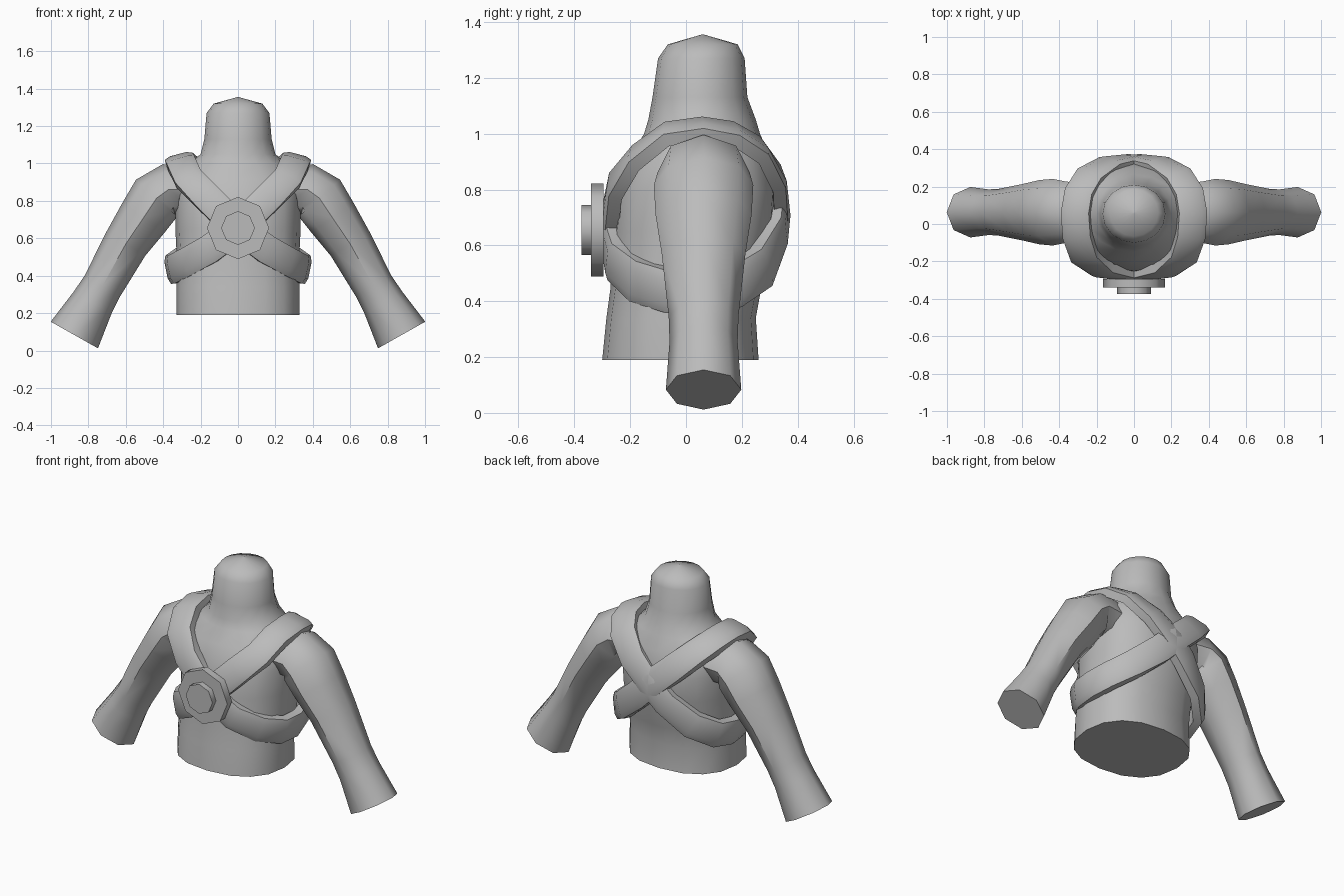
import bpy, bmesh, math
from mathutils import Vector

if "Cube" in bpy.data.objects:
    bpy.data.objects.remove(bpy.data.objects["Cube"])

grey = bpy.data.materials.new("plain_grey")
grey.use_nodes = True
grey.diffuse_color = (0.5, 0.5, 0.5, 1)
grey.node_tree.nodes["Principled BSDF"].inputs["Base Color"].default_value = grey.diffuse_color


def loft(name, rings, closed=False, angle=50):
    """Skin a list of equal-sized rings, capped unless the loft loops round."""
    bm = bmesh.new()
    loops = [[bm.verts.new(p) for p in ring] for ring in rings]
    pairs = list(zip(loops, loops[1:]))
    if closed:
        pairs.append((loops[-1], loops[0]))
    else:
        bm.faces.new(loops[0])
        bm.faces.new(loops[-1])
    for a, b in pairs:
        for i in range(len(a)):
            j = (i + 1) % len(a)
            bm.faces.new((a[i], a[j], b[j], b[i]))
    bmesh.ops.recalc_face_normals(bm, faces=bm.faces)
    mesh = bpy.data.meshes.new(name)
    bm.to_mesh(mesh)
    bm.free()
    mesh.materials.append(grey)
    obj = bpy.data.objects.new(name, mesh)
    bpy.context.collection.objects.link(obj)
    bpy.ops.object.select_all(action="DESELECT")
    obj.select_set(True)
    bpy.context.view_layer.objects.active = obj
    bpy.ops.object.shade_smooth_by_angle(angle=math.radians(angle))
    return obj


def circle(sides):
    for i in range(sides):
        a = math.tau * i / sides
        yield math.cos(a), math.sin(a)


def mirrored(rings):
    return [[Vector((-p.x, p.y, p.z)) for p in ring] for ring in rings]


def rounded(v, power):
    return math.copysign(abs(v) ** power, v)


# Torso and neck: height, half width, front y, back y
torso_levels = [
    (0.19, 0.33, -0.3, 0.26), (0.34, 0.33, -0.285, 0.25),
    (0.45, 0.325, -0.27, 0.27), (0.65, 0.335, -0.265, 0.32),
    (0.8, 0.335, -0.25, 0.33), (0.92, 0.32, -0.2, 0.3),
    (1, 0.26, -0.15, 0.265), (1.05, 0.2, -0.135, 0.25),
    (1.13, 0.18, -0.12, 0.22), (1.27, 0.168, -0.1, 0.21),
    (1.32, 0.13, -0.065, 0.185), (1.355, 0.004, 0.056, 0.064),
]
torso_rings = []
for z, half, front, back in torso_levels:
    power = 0.85 if z < 1 else 1
    torso_rings.append([
        Vector((half * rounded(c, power),
                (front + back) / 2 + (back - front) / 2 * rounded(s, power), z))
        for c, s in circle(16)])
loft("torso_and_neck", torso_rings)

# Arms: centre x, centre z, thickness in the arm's plane, thickness in y
arm_path = [
    (0.25, 0.86, 0.13, 0.15), (0.37, 0.862, 0.138, 0.165),
    (0.435, 0.815, 0.148, 0.178), (0.505, 0.71, 0.138, 0.172),
    (0.6, 0.57, 0.122, 0.15), (0.725, 0.345, 0.11, 0.125),
    (0.778, 0.255, 0.117, 0.122), (0.875, 0.083, 0.145, 0.135),
]
arm_rings = []
for i, (x, z, thick, deep) in enumerate(arm_path):
    before, after = arm_path[max(i - 1, 0)], arm_path[min(i + 1, len(arm_path) - 1)]
    along = Vector((after[0] - before[0], 0, after[1] - before[1])).normalized()
    across = Vector((-along.z, 0, along.x))
    arm_rings.append([Vector((x, 0.063, z)) + across * thick * c + Vector((0, deep * s, 0))
                      for c, s in circle(8)])
loft("left_arm", arm_rings)
loft("right_arm", mirrored(arm_rings))

# Harness strap: over one shoulder, across the chest, under the other arm, up the back
strap_path = [Vector(p) for p in (
    (0.32, 0.06, 1.05), (0.31, -0.08, 1.03), (0.27, -0.2, 0.94), (0.17, -0.28, 0.83),
    (0, -0.31, 0.655), (-0.16, -0.285, 0.54), (-0.29, -0.2, 0.47), (-0.37, -0.07, 0.43),
    (-0.385, 0.06, 0.43), (-0.355, 0.19, 0.45), (-0.25, 0.3, 0.52), (-0.1, 0.36, 0.64),
    (0, 0.37, 0.74), (0.13, 0.35, 0.86), (0.24, 0.28, 0.97), (0.3, 0.18, 1.03))]
strap_section = [(-0.077, -0.06), (-0.077, -0.012), (-0.045, 0),
                 (0.045, 0), (0.077, -0.012), (0.077, -0.06)]
strap_rings = []
for i, p in enumerate(strap_path):
    along = (strap_path[(i + 1) % len(strap_path)] - strap_path[i - 1]).normalized()
    high = min(max((p.z - 0.5) / 0.4, 0), 1)
    out = Vector((p.x * (1 - 0.7 * high), p.y - 0.04, (p.z - 0.68) * (0.3 + 0.7 * high)))
    out = (out - along * out.dot(along)).normalized()
    side = along.cross(out)
    strap_rings.append([p + side * u + out * h for u, h in strap_section])
loft("left_shoulder_strap", strap_rings, closed=True)
loft("right_shoulder_strap", mirrored(strap_rings), closed=True)


# Chest buckle: two stacked octagonal discs
def disc(name, radius, back, front):
    loft(name, [[Vector((radius * c, y, 0.655 + radius * s)) for c, s in circle(8)]
                for y in (back, front)])


disc("buckle_plate", 0.166, -0.295, -0.34)
disc("buckle_boss", 0.09, -0.33, -0.375)
